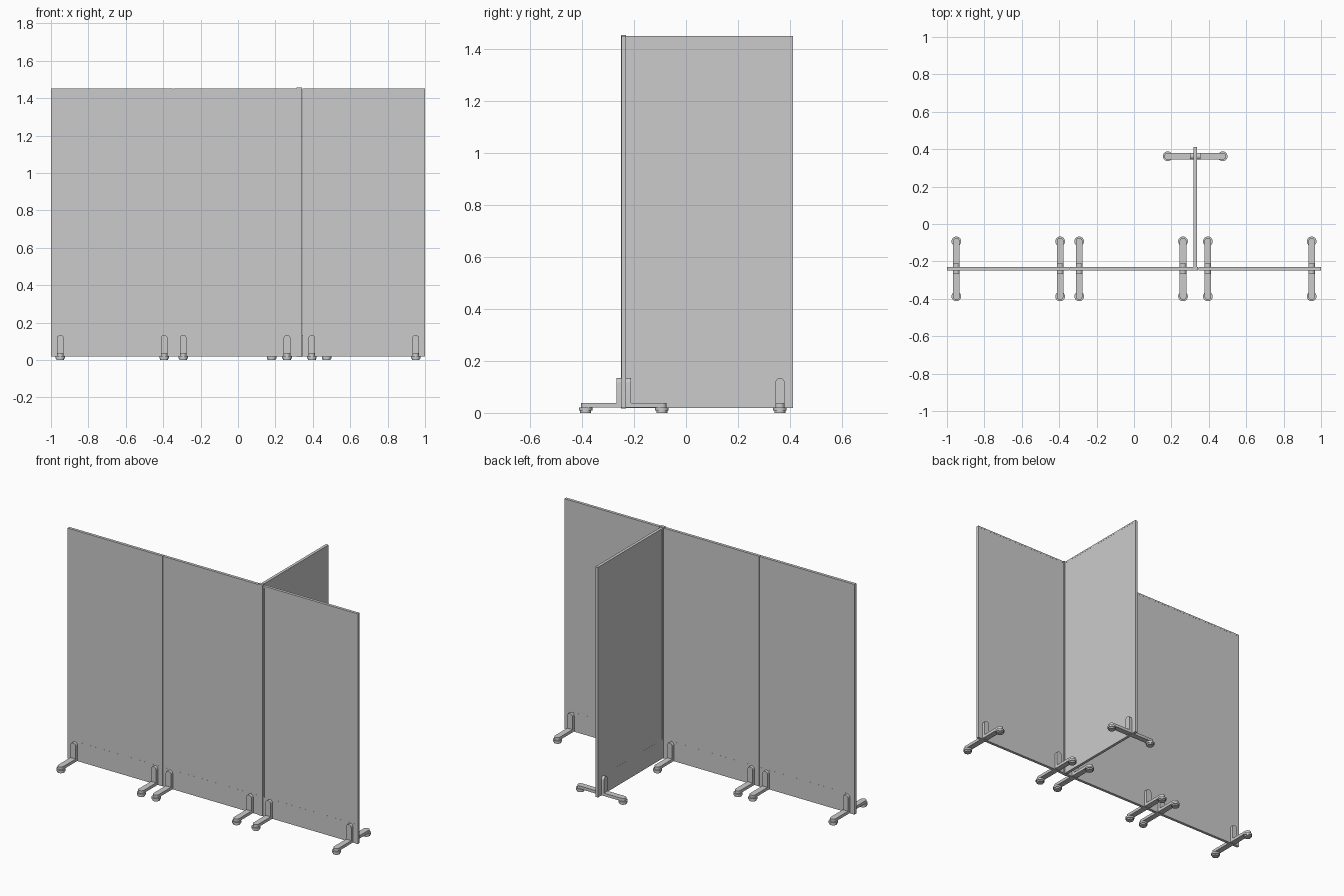
import bpy, bmesh
from math import pi, cos, sin
from mathutils import Matrix

if "Cube" in bpy.data.objects:
    bpy.data.objects.remove(bpy.data.objects["Cube"])

W, T = 0.655, 0.018          # panel width and thickness
Z0, Z1 = 0.018, 1.452        # panel bottom and top
Y0 = -0.24                   # row of the main panels
PX = 0.327                   # post position


def finish(bm, name, mat, smooth=False):
    bmesh.ops.recalc_face_normals(bm, faces=bm.faces)
    me = bpy.data.meshes.new(name)
    bm.to_mesh(me)
    bm.free()
    ob = bpy.data.objects.new(name, me)
    bpy.context.collection.objects.link(ob)
    ob.matrix_world = mat
    if smooth:
        bpy.ops.object.select_all(action='DESELECT')
        ob.select_set(True)
        bpy.context.view_layer.objects.active = ob
        bpy.ops.object.shade_smooth_by_angle()
    return ob


def add_box(bm, lo, hi):
    size = [b - a for a, b in zip(lo, hi)]
    mid = [(a + b) / 2 for a, b in zip(lo, hi)]
    bmesh.ops.create_cube(bm, size=1, matrix=Matrix.Translation(mid) @ Matrix.Diagonal((*size, 1)))


def add_tongue(bm, start, end, r, depth, mat):
    # strip along +y with a round far end, extruded along z
    pts = [(-r, start), (r, start)]
    pts += [(r * cos(pi * i / 12), end + r * sin(pi * i / 12)) for i in range(13)]
    f = bm.faces.new([bm.verts.new(mat @ Matrix.Translation((x, y, 0)).to_translation())
                      for x, y in pts])
    up = (mat.to_3x3() @ Matrix.Translation((0, 0, depth)).to_translation())
    new = bmesh.ops.extrude_face_region(bm, geom=[f])
    bm.faces.ensure_lookup_table()
    bmesh.ops.translate(bm, vec=up, verts=[v for v in new['geom'] if isinstance(v, bmesh.types.BMVert)])


def foot(name, mat):
    bm = bmesh.new()
    for turn in (0, pi):
        rot = Matrix.Rotation(turn, 4, 'Z')
        # floor bar
        add_tongue(bm, T / 2, 0.147, 0.018, 0.018, rot @ Matrix.Translation((0, 0, 0.02)))
        # upright clamp plate against the panel
        stand = Matrix.Translation((0, T / 2 + 0.0185, 0)) @ Matrix.Rotation(pi / 2, 4, 'X')
        add_tongue(bm, 0.03, 0.116, 0.018, 0.0185, rot @ stand)
        # stepped glide
        for r, lo, hi in ((0.021, 0, 0.011), (0.026, 0.009, 0.0205)):
            bmesh.ops.create_cone(bm, cap_ends=True, segments=24, radius1=r, radius2=r, depth=hi - lo,
                                  matrix=rot @ Matrix.Translation((0, 0.147, (lo + hi) / 2)))
    finish(bm, name, mat, True)


def panel(name, mat, w, feet):
    h, e = w / 2, 0.01
    # board
    bm = bmesh.new()
    t = T / 2 - 0.0006
    add_box(bm, (-h + e, -t, Z0 + 0.12), (h - e, t, Z1 - e))
    finish(bm, name + "_board", mat)
    # bottom skirt
    bm = bmesh.new()
    t = T / 2 - 0.0003
    add_box(bm, (-h + e, -t, Z0), (h - e, t, Z0 + 0.12))
    finish(bm, name + "_skirt", mat)
    # edge trim on both sides and the top
    bm = bmesh.new()
    for s in (-1, 1):
        a, b = sorted((s * h, s * (h - e)))
        add_box(bm, (a, -T / 2, Z0), (b, T / 2, Z1))
    add_box(bm, (-h + e, -T / 2, Z1 - e), (h - e, T / 2, Z1))
    finish(bm, name + "_trim", mat)
    for i, s in enumerate(feet):
        foot(f"{name}_foot_{i + 1}", mat @ Matrix.Translation((s * (h - 0.05), 0, 0)))


# three panels in a row
for name, x in (("left_panel", -1 + W / 2), ("middle_panel", -0.0155), ("right_panel", 1 - W / 2)):
    panel(name, Matrix.Translation((x, Y0, 0)), W, (-1, 1))

# wing panel at a right angle, one foot at its free end
y_in, y_out = Y0 + T / 2, 0.412
panel("wing_panel", Matrix.Translation((PX, (y_in + y_out) / 2, 0)) @ Matrix.Rotation(pi / 2, 4, 'Z'),
      y_out - y_in, (1,))

# joining post, and the strip closing the seam between left and middle panels
bm = bmesh.new()
add_box(bm, (-0.0145, -T / 2 - 0.0005, Z0 - 0.002), (0.0145, T / 2 + 0.0005, Z1 + 0.004))
finish(bm, "joining_post", Matrix.Translation((PX + 0.0005, Y0, 0)))
bm = bmesh.new()
add_box(bm, (-0.003, -0.005, Z0), (0.003, 0.005, Z1 - 0.002))
finish(bm, "seam_strip", Matrix.Translation((-0.344, Y0, 0)))
